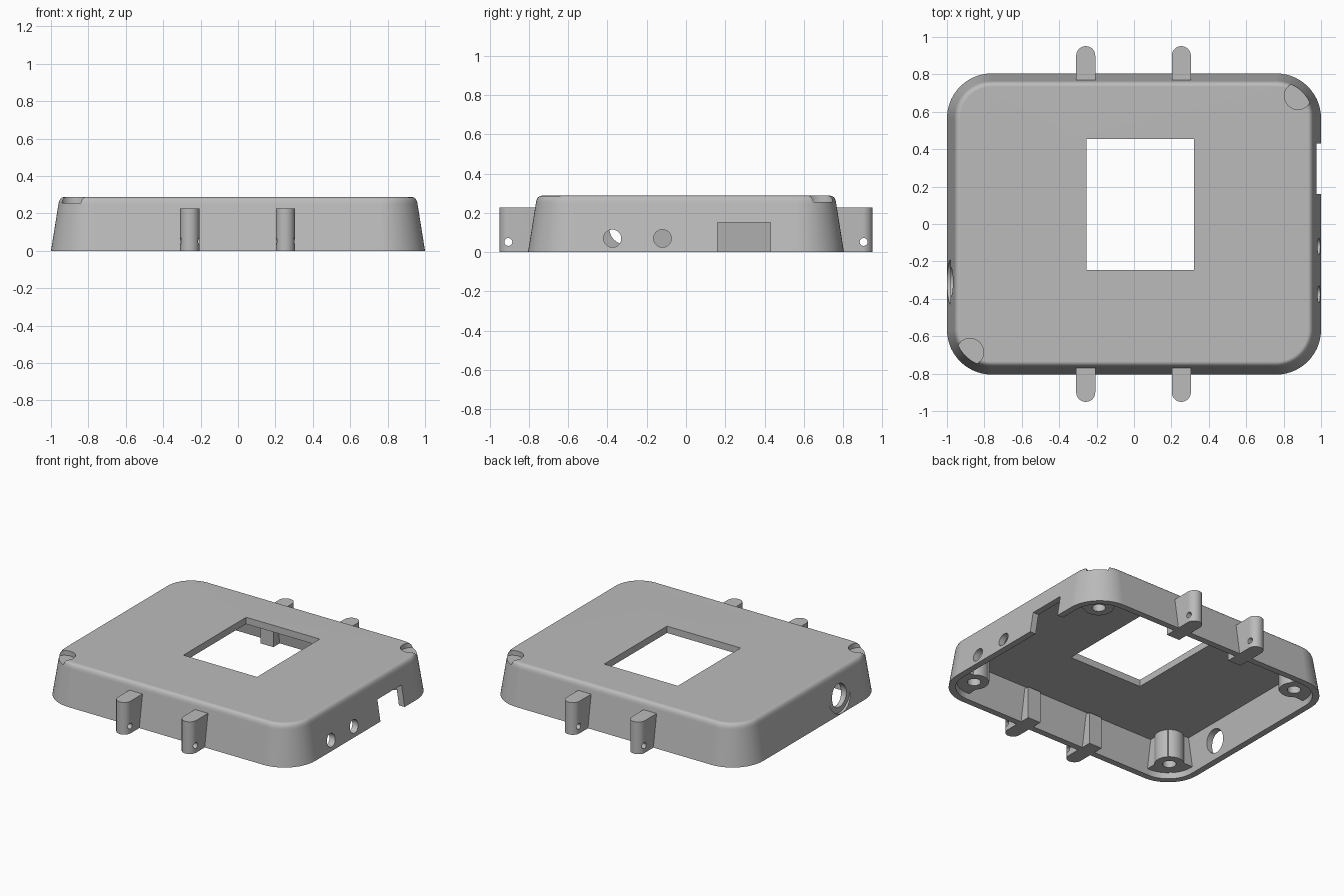
import bpy
import bmesh
from math import cos, sin, pi
from mathutils import Matrix

if "Cube" in bpy.data.objects:
    bpy.data.objects.remove(bpy.data.objects["Cube"], do_unlink=True)

grey = bpy.data.materials.new("plain grey")
grey.use_nodes = True
COLOR = (0.5, 0.5, 0.5, 1)
grey.diffuse_color = COLOR
grey.node_tree.nodes["Principled BSDF"].inputs["Base Color"].default_value = COLOR

HALF_X, HALF_Y, CORNER = 1.0, 0.805, 0.24


def finish(name, bm):
    bmesh.ops.recalc_face_normals(bm, faces=bm.faces)
    mesh = bpy.data.meshes.new(name)
    bm.to_mesh(mesh)
    bm.free()
    mesh.materials.append(grey)
    ob = bpy.data.objects.new(name, mesh)
    bpy.context.collection.objects.link(ob)
    return ob


def loft(name, rings):
    """Closed solid through equal-length rings of points."""
    bm = bmesh.new()
    loops = [[bm.verts.new(p) for p in ring] for ring in rings]
    for a, b in zip(loops, loops[1:]):
        for i in range(len(a)):
            j = (i + 1) % len(a)
            bm.faces.new((a[i], a[j], b[j], b[i]))
    bm.faces.new(loops[0][::-1])
    bm.faces.new(loops[-1])
    return finish(name, bm)


def rounded_ring(inset, z, steps=14):
    r = CORNER - inset
    pts = []
    for quarter, (sx, sy) in enumerate(((1, 1), (-1, 1), (-1, -1), (1, -1))):
        for i in range(steps + 1):
            a = (quarter + i / steps) * pi / 2
            pts.append((sx * (HALF_X - CORNER) + r * cos(a),
                        sy * (HALF_Y - CORNER) + r * sin(a), z))
    return pts


def box(name, x0, x1, y0, y1, z0, z1):
    return loft(name, [[(x0, y0, z), (x1, y0, z), (x1, y1, z), (x0, y1, z)]
                       for z in (z0, z1)])


def cylinder(name, center, radius, depth, axis="Z"):
    bm = bmesh.new()
    turn = Matrix.Rotation(pi / 2, 4, "Y") if axis == "X" else Matrix()
    bmesh.ops.create_cone(bm, cap_ends=True, segments=40, radius1=radius,
                          radius2=radius, depth=depth,
                          matrix=Matrix.Translation(center) @ turn)
    return finish(name, bm)


def combine(target, other, operation="DIFFERENCE"):
    """Apply a boolean and discard the helper."""
    mod = target.modifiers.new("combine", "BOOLEAN")
    mod.operation, mod.solver, mod.object = operation, "EXACT", other
    bpy.context.view_layer.objects.active = target
    bpy.ops.object.modifier_apply(modifier=mod.name)
    bpy.data.objects.remove(other, do_unlink=True)


# Tapered case with a softened top edge, hollow underneath
profile = [(0, 0), (0.04, 0.25), (0.043, 0.265), (0.049, 0.277),
           (0.058, 0.285), (0.07, 0.288)]
shell = loft("case_shell", [rounded_ring(d, z) for d, z in profile])
combine(shell, loft("cavity", [rounded_ring(0.043, -0.01), rounded_ring(0.083, 0.24)]))

# Display window
combine(shell, box("window", -0.255, 0.32, -0.245, 0.455, 0.1, 0.5))

# Shallow round recesses in two opposite top corners
for s in (-1, 1):
    combine(shell, cylinder("recess", (s * 0.877, s * 0.685, 0.355), 0.073, 0.2))

# Socket and two round holes on one end
combine(shell, box("socket", 0.85, 1.1, 0.16, 0.43, -0.05, 0.15))
for y in (-0.375, -0.12):
    combine(shell, cylinder("hole", (1, y, 0.07), 0.045, 0.3, "X"))

# Larger hole with a shallow counterbore on the other end
combine(shell, cylinder("hole", (-1, -0.31, 0.12), 0.08, 0.3, "X"))
combine(shell, cylinder("counterbore", (-1.03, -0.31, 0.12), 0.118, 0.1, "X"))
parts = [shell]


# Mounting lugs that run through the long walls
def lug(name, x, side):
    half = 0.051
    outline = [(x - half, side * 0.69), (x + half, side * 0.69)]
    outline += [(x + half * cos(i * pi / 16), side * (0.9 + half * sin(i * pi / 16)))
                for i in range(17)]
    ob = loft(name, [[(px, py, z) for px, py in outline] for z in (0, 0.227)])
    combine(ob, cylinder("pin_hole", (x, side * 0.905, 0.052), 0.02, 0.3, "X"))
    return ob


for side, where in ((-1, "front"), (1, "back")):
    for x, hand in ((-0.258, "right"), (0.253, "left")):
        parts.append(lug(f"{where}_{hand}_lug", x, side))

# Screw posts, webbed into each inner corner
for sx in (-1, 1):
    for sy in (-1, 1):
        cx, cy = sx * 0.815, sy * 0.62
        post = cylinder(f"{'back' if sy > 0 else 'front'}_{'left' if sx > 0 else 'right'}"
                        "_screw_post", (cx, cy, 0.145), 0.095, 0.21)
        for dx, dy in ((0.2, 0.07), (0.07, 0.2)):
            xs = sorted((cx - sx * 0.07, cx + sx * dx))
            ys = sorted((cy - sy * 0.07, cy + sy * dy))
            combine(post, box("web", *xs, *ys, 0.04, 0.25), "UNION")
        combine(post, loft("bounds", [rounded_ring(0.02, 0), rounded_ring(0.06, 0.25)]),
                "INTERSECT")
        combine(post, cylinder("screw_hole", (cx, cy, 0.1), 0.043, 0.24))
        parts.append(post)

# Smooth curved walls, keep crisp edges
bpy.ops.object.select_all(action="DESELECT")
for ob in parts:
    ob.select_set(True)
bpy.context.view_layer.objects.active = shell
bpy.ops.object.shade_smooth_by_angle(angle=pi / 6)
for ob in parts:
    mod = ob.modifiers.new("weighted_normals", "WEIGHTED_NORMAL")
    mod.keep_sharp = True
